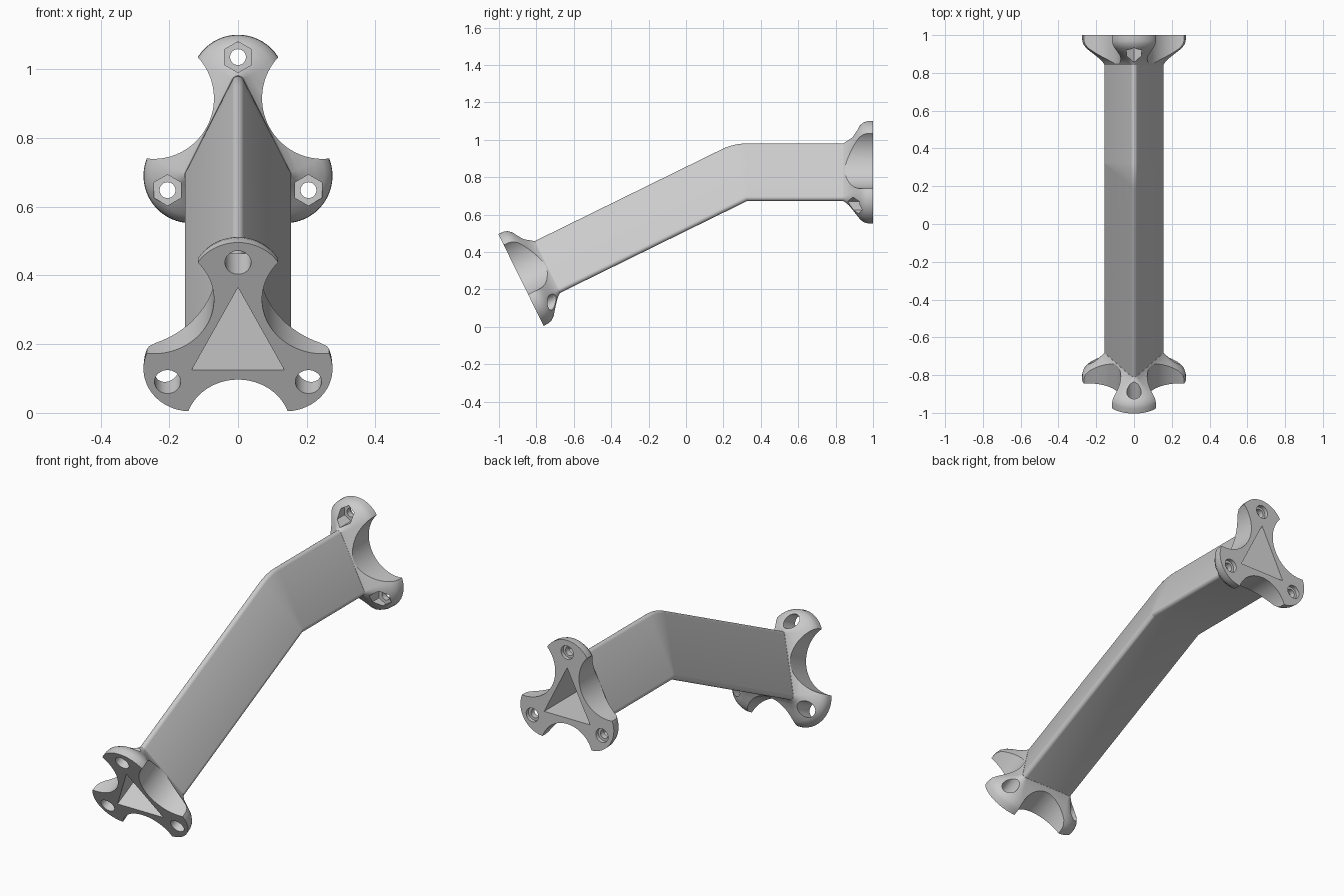
import bpy, bmesh
from math import cos, sin, pi, radians
from mathutils import Matrix, Vector

if "Cube" in bpy.data.objects:
    bpy.data.objects.remove(bpy.data.objects["Cube"])

grey = bpy.data.materials.new("light_grey")
grey.use_nodes = True
grey.diffuse_color = (0.6, 0.6, 0.6, 1)
grey.node_tree.nodes["Principled BSDF"].inputs["Base Color"].default_value = (0.6, 0.6, 0.6, 1)

BASE = 0.672                 # height of the straight tube's underside
SLOPE = radians(26.3)
CORNERS = [(0.137, 0.69), (0, 0.962), (-0.137, 0.69)]
BORE = [(0.135, 0.686), (0, 0.954), (-0.135, 0.686)]

# Local frames: x sideways, y into the tube from the mounting face, z up the section
back_frame = Matrix.Translation((0, 1, BASE)) @ Matrix.Rotation(pi, 4, "Z")
front_frame = Matrix.Translation((0, -0.814, 0.112)) @ Matrix.Rotation(SLOPE, 4, "X")


def outline(radius, steps=20):
    """Triangle with each corner rounded to the given radius."""
    points = []
    lean = radians(26.7)     # tilt of the outward normal of the sloping sides
    spans = [(-pi / 2, lean), (lean, pi - lean), (pi - lean, 1.5 * pi)]
    for (cx, cz), (a, b) in zip(CORNERS, spans):
        for i in range(steps + 1):
            t = a + (b - a) * i / steps
            points.append((cx + radius * cos(t), cz + radius * sin(t)))
    return points


def loft(name, rings):
    """Solid through matching rings of points, with both ends capped."""
    bm = bmesh.new()
    loops = [[bm.verts.new(p) for p in ring] for ring in rings]
    n = len(loops[0])
    for a, b in zip(loops, loops[1:]):
        for i in range(n):
            j = (i + 1) % n
            bm.faces.new((a[i], a[j], b[j], b[i]))
    bm.faces.new(loops[0])
    bm.faces.new(loops[-1])
    bmesh.ops.recalc_face_normals(bm, faces=bm.faces)
    mesh = bpy.data.meshes.new(name)
    bm.to_mesh(mesh)
    bm.free()
    obj = bpy.data.objects.new(name, mesh)
    bpy.context.collection.objects.link(obj)
    mesh.materials.append(grey)
    return obj


def section(points, frame, depth=0.0):
    return [frame @ Vector((x, depth, z - BASE)) for x, z in points]


def prism(frame, x, z, radius, start, end, sides=48):
    """Cutter running along the tube axis; six sides give a point at the top."""
    ring = [(x + radius * sin(2 * pi * i / sides), z + radius * cos(2 * pi * i / sides))
            for i in range(sides)]
    return loft("cutter", [section(ring, frame, start), section(ring, frame, end)])


def cut(obj, cutters):
    for cutter in cutters:
        cutter.hide_render = True
        mod = obj.modifiers.new("cut", "BOOLEAN")
        mod.operation = "DIFFERENCE"
        mod.solver = "EXACT"
        mod.object = cutter
    bpy.context.view_layer.update()
    graph = bpy.context.evaluated_depsgraph_get()
    result = bpy.data.meshes.new_from_object(obj.evaluated_get(graph))
    obj.modifiers.clear()
    obj.data = result
    for cutter in cutters:
        bpy.data.objects.remove(cutter)


def swept(name, points, start):
    """Sweep a section along the bent path, pivoting on the underside."""
    rings = [section(points, back_frame, start)]
    for i in range(13):
        pivot = Matrix.Translation((0, 0.326, BASE)) @ Matrix.Rotation(SLOPE * i / 12, 4, "X")
        rings.append(section(points, pivot))
    rings.append(section(points, front_frame, start))
    # the back frame is turned round, so mirror its ring to match the others
    rings[0] = [Vector((-p.x, p.y, p.z)) for p in rings[0]]
    return loft(name, rings)


def bore():
    return swept("bore", BORE, -0.1)


def flange(name, frame, nut_pockets):
    # Bell-shaped flare from the tube corners to three round lobes
    flare = [(0, 0.138), (0.03, 0.137), (0.05, 0.131), (0.07, 0.115), (0.09, 0.09),
             (0.11, 0.064), (0.13, 0.04), (0.145, 0.027), (0.157, 0.019)]
    obj = loft(name, [section(outline(r), frame, d) for d, r in flare])
    # Scoops between the lobes
    cutters = [prism(frame, x, 0.915, 0.176, -0.1, 0.3, 96) for x in (-0.246, 0.246)]
    cutters.append(prism(frame, 0, 0.502, 0.153, -0.1, 0.3, 96))
    # Bolt holes
    for x, z in ((0, 1.035), (0.205, 0.648), (-0.205, 0.648)):
        if nut_pockets:
            cutters.append(prism(frame, x, z, 0.023, -0.1, 0.3))
            cutters.append(prism(frame, x, z, 0.036, -0.1, 0.02))
            cutters.append(prism(frame, x, z, 0.045, 0.05, 0.3, 6))
        else:
            cutters.append(prism(frame, x, z, 0.038, -0.1, 0.3))
    cutters.append(bore())
    cut(obj, cutters)
    return obj


# Hollow bent tube and its two mounting flanges
tube = swept("bent_tube", outline(0.018, 6), 0.1)
cut(tube, [bore()])
parts = [tube, flange("front_flange", front_frame, False),
         flange("back_flange", back_frame, True)]

for obj in parts:
    bpy.ops.object.select_all(action="DESELECT")
    obj.select_set(True)
    bpy.context.view_layer.objects.active = obj
    bpy.ops.object.shade_smooth_by_angle(angle=radians(25))
